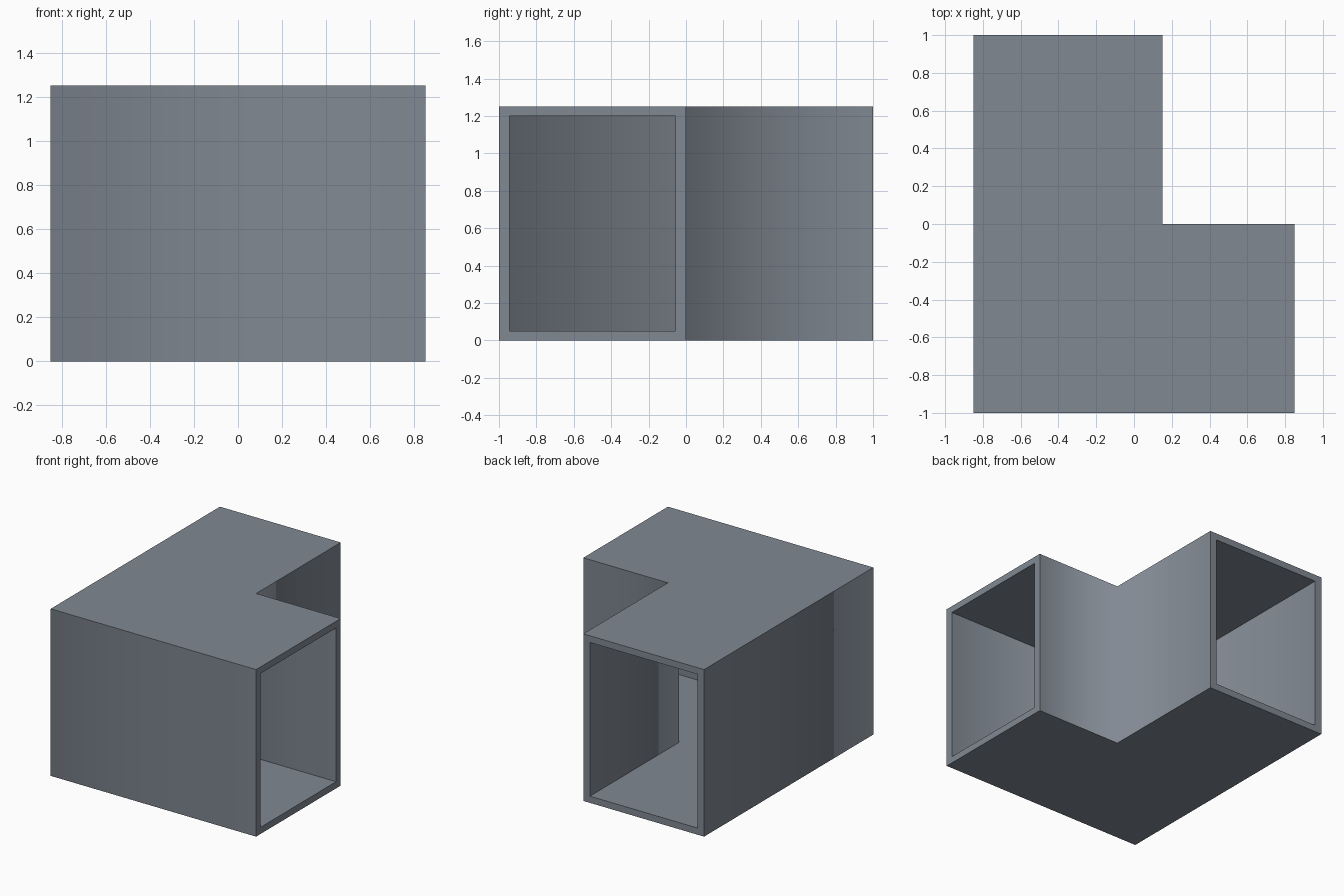
import bpy, bmesh

if "Cube" in bpy.data.objects:
    bpy.data.objects.remove(bpy.data.objects["Cube"])

T, CAP, H = 0.055, 0.05, 1.25   # side wall, floor/roof thickness, height


def outline(t):
    # L-shaped plan inset by t, running up to both open ends
    return [(-0.85 + t, 1), (-0.85 + t, -1 + t), (0.85, -1 + t),
            (0.85, -t), (0.15 - t, -t), (0.15 - t, 1)]


bm = bmesh.new()


def skin(t, z0, z1, inward):
    low = [bm.verts.new((x, y, z0)) for x, y in outline(t)]
    top = [bm.verts.new((x, y, z1)) for x, y in outline(t)]
    faces = [bm.faces.new(top), bm.faces.new(low[::-1])]
    for i in (0, 1, 3, 4):      # walls, leaving both ends open
        f = bm.faces.new((low[i], low[i + 1], top[i + 1], top[i]))
        f.smooth = True
        faces.append(f)
    if inward:
        for f in faces:
            f.normal_flip()
    return low, top


# Outer shell and inner channel
lo, to = skin(0, 0, H, False)
li, ti = skin(T, CAP, H - CAP, True)

# Rims around the two open ends
for a, b in ((2, 3), (5, 0)):
    o = [lo[a], lo[b], to[b], to[a]]
    n = [li[a], li[b], ti[b], ti[a]]
    for i in range(4):
        j = (i + 1) % 4
        bm.faces.new((o[i], o[j], n[j], n[i]))

# Only the upright bends are shaded softly
bm.normal_update()
for e in bm.edges:
    e.smooth = all(f.smooth for f in e.link_faces)

me = bpy.data.meshes.new("corner_duct")
bm.to_mesh(me)
bm.free()
duct = bpy.data.objects.new("corner_duct", me)
bpy.context.collection.objects.link(duct)

mat = bpy.data.materials.new("slate grey")
mat.diffuse_color = (0.22, 0.25, 0.29, 1)
mat.use_nodes = True
mat.node_tree.nodes["Principled BSDF"].inputs["Base Color"].default_value = mat.diffuse_color
me.materials.append(mat)
